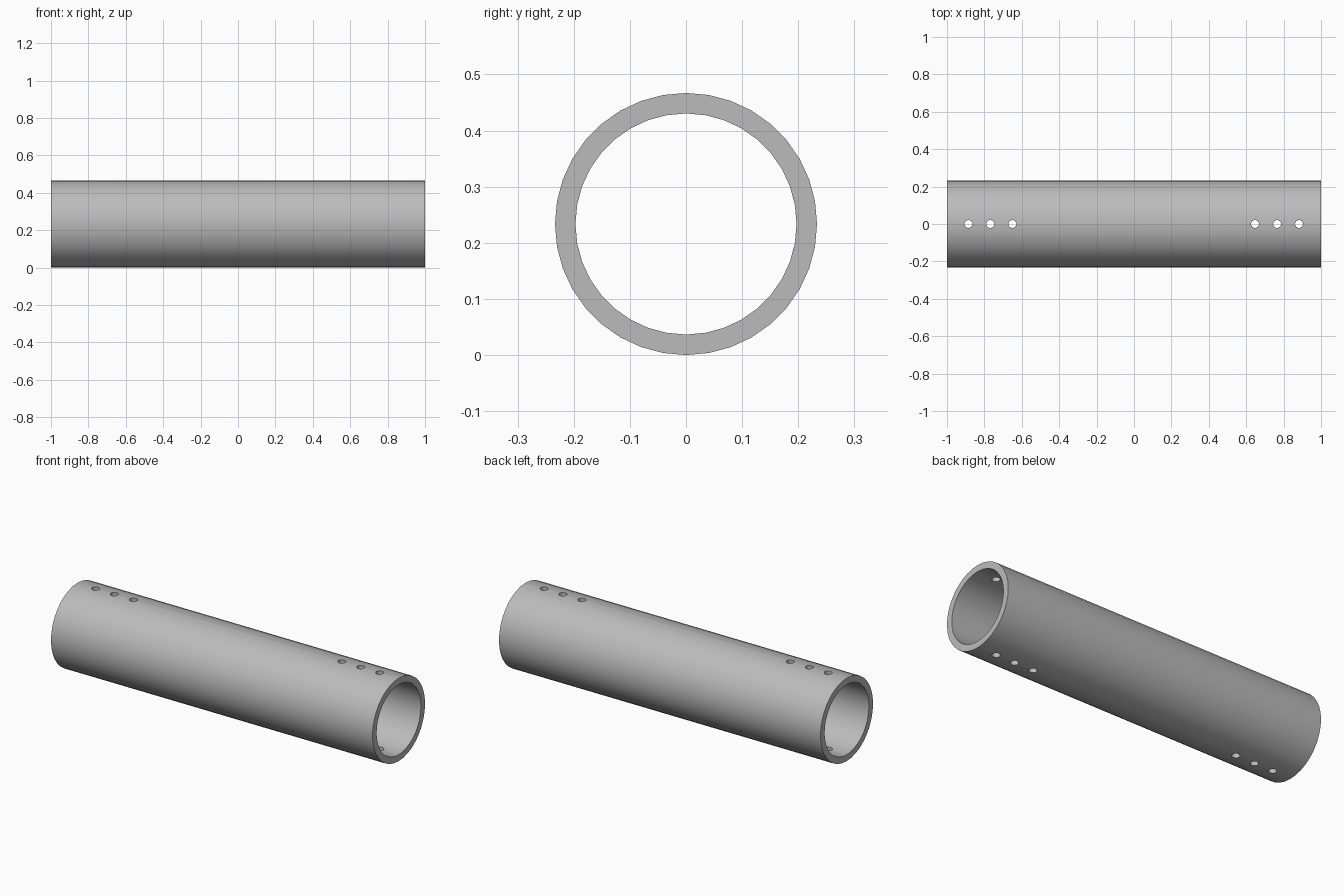
import bpy, bmesh
from math import pi, radians
from mathutils import Matrix

OUTER, INNER, LENGTH = 0.2335, 0.197, 2.0
HOLE_RADIUS = 0.021
HOLE_XS = (-0.885, -0.768, -0.65, 0.647, 0.765, 0.882)

cube = bpy.data.objects.get("Cube")
if cube:
    bpy.data.objects.remove(cube, do_unlink=True)

grey = bpy.data.materials.new("plain_grey")
grey.use_nodes = True
colour = (0.5, 0.5, 0.5, 1)
grey.diffuse_color = colour
grey.node_tree.nodes["Principled BSDF"].inputs["Base Color"].default_value = colour


def make_object(name, bm):
    bmesh.ops.recalc_face_normals(bm, faces=bm.faces)
    mesh = bpy.data.meshes.new(name)
    bm.to_mesh(mesh)
    bm.free()
    mesh.materials.append(grey)
    obj = bpy.data.objects.new(name, mesh)
    bpy.context.collection.objects.link(obj)
    return obj


# Tube: a rectangular wall section spun around the long axis
bm = bmesh.new()
section = [bm.verts.new((x, 0, OUTER + r)) for x, r in (
    (-LENGTH / 2, INNER), (LENGTH / 2, INNER),
    (LENGTH / 2, OUTER), (-LENGTH / 2, OUTER))]
edges = [bm.edges.new((section[i], section[(i + 1) % 4])) for i in range(4)]
bmesh.ops.spin(bm, geom=section + edges, cent=(0, 0, OUTER), axis=(1, 0, 0),
               angle=2 * pi, steps=36)
bmesh.ops.remove_doubles(bm, verts=bm.verts, dist=0.0001)
tube = make_object("tube", bm)

# Pin holes drilled through both walls near each end
bm = bmesh.new()
for x in HOLE_XS:
    bmesh.ops.create_cone(bm, cap_ends=True, segments=24, radius1=HOLE_RADIUS,
                          radius2=HOLE_RADIUS, depth=1,
                          matrix=Matrix.Translation((x, 0, OUTER)))
drill = make_object("hole_cutters", bm)
drill.hide_render = True

cut = tube.modifiers.new("pin_holes", 'BOOLEAN')
cut.operation = 'DIFFERENCE'
cut.solver = 'EXACT'
cut.object = drill

# Bake the holes, then smooth the round walls and keep the rims sharp
bpy.ops.object.select_all(action='DESELECT')
tube.select_set(True)
bpy.context.view_layer.objects.active = tube
bpy.ops.object.modifier_apply(modifier=cut.name)
bpy.data.objects.remove(drill, do_unlink=True)
bpy.ops.object.shade_smooth_by_angle(angle=radians(30))
